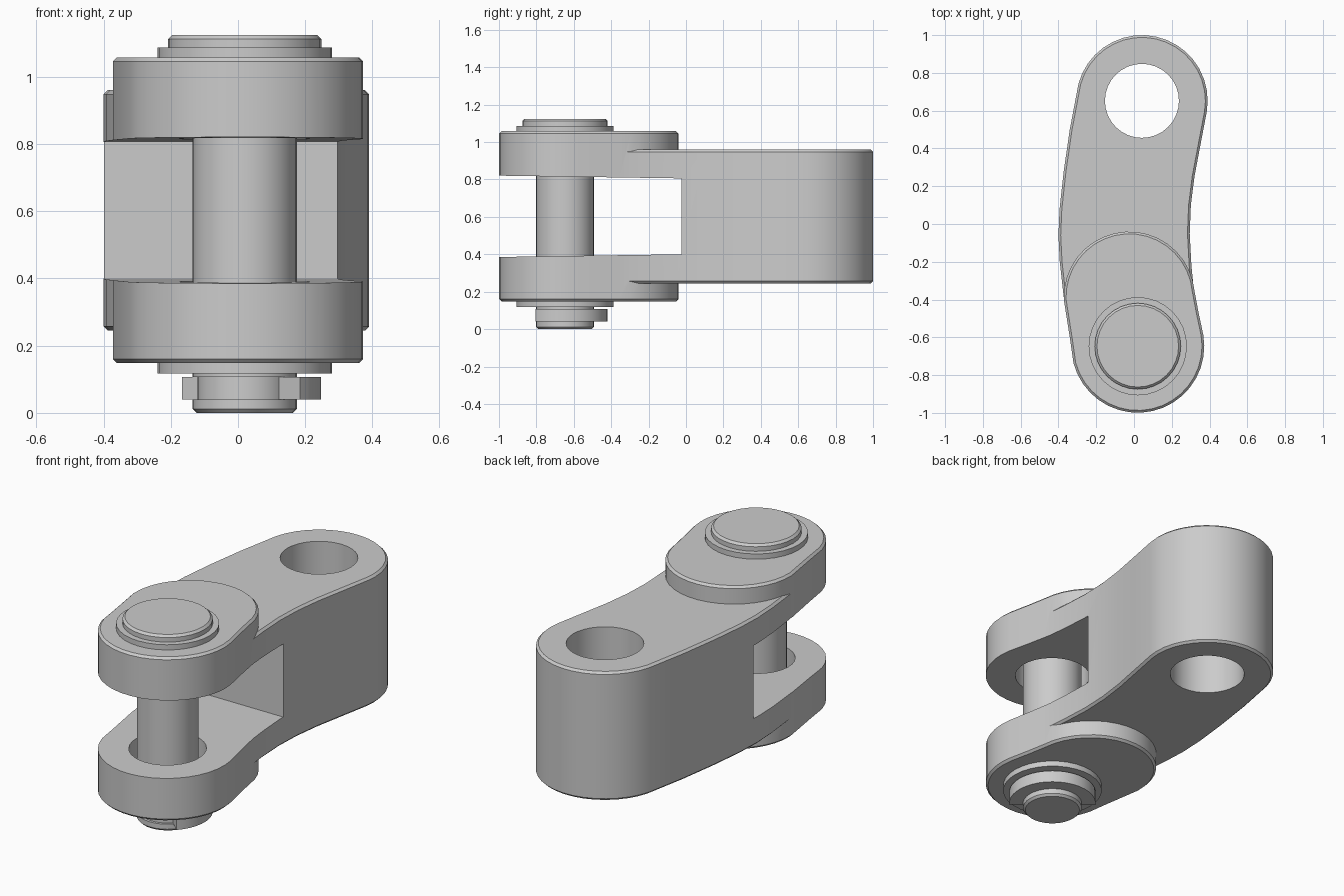
import bpy, bmesh
from math import sin, cos, radians
from mathutils import Vector

cube = bpy.data.objects.get("Cube")
if cube:
    bpy.data.objects.remove(cube, do_unlink=True)

steel = bpy.data.materials.new("grey_steel")
steel.use_nodes = True
grey = (0.6, 0.6, 0.6, 1)
steel.diffuse_color = grey
steel.node_tree.nodes["Principled BSDF"].inputs["Base Color"].default_value = grey

PIN = (0.02, -0.647)
EYE = (0.042, 0.652)


def arc(centre, r, start, end, n):
    angles = [radians(start + (end - start) * i / n) for i in range(n + 1)]
    return [(centre[0] + r * cos(a), centre[1] + r * sin(a)) for a in angles]


def circle(centre, r, n=32):
    return arc(centre, r, 0, 360, n)[:-1]


def inset(points, d):
    """Move a counter-clockwise outline inward by d."""
    out = []
    for i, p in enumerate(points):
        a, b = Vector(points[i - 1]), Vector(points[(i + 1) % len(points)])
        t = (b - a).normalized()
        out.append((p[0] - t.y * d, p[1] + t.x * d))
    return out


def prism(name, points, levels):
    """Loft an outline through (height, inset) levels."""
    bm = bmesh.new()
    rings = [[bm.verts.new((x, y, z)) for x, y in inset(points, d)] for z, d in levels]
    n = len(points)
    for lo, hi in zip(rings, rings[1:]):
        for i in range(n):
            j = (i + 1) % n
            bm.faces.new((lo[i], lo[j], hi[j], hi[i]))
    bm.faces.new(rings[0][::-1])
    bm.faces.new(rings[-1])
    bmesh.ops.recalc_face_normals(bm, faces=bm.faces)
    mesh = bpy.data.meshes.new(name)
    bm.to_mesh(mesh)
    bm.free()
    mesh.materials.append(steel)
    obj = bpy.data.objects.new(name, mesh)
    bpy.context.collection.objects.link(obj)
    return obj


def boolean(target, tool, operation):
    mod = target.modifiers.new(operation.lower(), 'BOOLEAN')
    mod.object, mod.operation, mod.solver = tool, operation, 'EXACT'
    bpy.context.view_layer.objects.active = target
    bpy.ops.object.modifier_apply(modifier=mod.name)
    bpy.data.objects.remove(tool, do_unlink=True)


# Curved link body
left_side = [(-0.34, 0.5), (-0.372, 0.28), (-0.394, 0.08), (-0.4, -0.06),
             (-0.393, -0.2), (-0.373, -0.38), (-0.336, -0.6)]
right_side = [(0.35, -0.56), (0.322, -0.4), (0.304, -0.22), (0.295, -0.05),
              (0.301, 0.1), (0.32, 0.25), (0.352, 0.42)]
outline = (arc(EYE, 0.348, -10, 165, 18) + left_side
           + arc(PIN, 0.346, 195, 370, 18) + right_side)
link = prism("link_body", outline, [(0.245, 0.012), (0.257, 0), (0.948, 0), (0.96, 0.012)])

# Raised fork cheeks, chamfered on their outer faces
cheek = (arc(PIN, 0.352, 195, 370, 18) + [(0.342, -0.47)]
         + arc((-0.025, -0.387), 0.347, 5, 182, 18) + [(-0.34, -0.6)])
for name, levels in (("lower_cheek", [(0.148, 0.012), (0.16, 0), (0.45, 0)]),
                     ("upper_cheek", [(0.75, 0), (1.046, 0), (1.058, 0.012)])):
    boolean(link, prism(name, cheek, levels), 'UNION')

# Slot between the cheeks, slightly wider at its mouth
slot = prism("slot_cutter", [(-1, -1.1), (1, -1.1), (1, -0.025), (-1, -0.025)],
             [(0.384, 0), (0.822, 0)])
for v in slot.data.vertices:
    v.co.y = -1.1 if v.co.y < -0.5 else -0.025
    v.co.x = 1 if v.co.x > 0 else -1
    if v.co.y > -0.5:
        v.co.z += 0.016 if v.co.z < 0.6 else -0.016
boolean(link, slot, 'DIFFERENCE')

# Bores for the eye and the pin
for centre in (EYE, PIN):
    boolean(link, prism("bore_cutter", circle(centre, 0.196), [(-0.2, 0), (1.3, 0)]), 'DIFFERENCE')

# Clevis pin with groove and head
pin = prism("clevis_pin", circle(PIN, 0.155),
            [(0, 0.012), (0.012, 0), (0.04, 0), (0.04, 0.014), (0.107, 0.014),
             (0.107, 0), (1.09, 0)])
head = prism("pin_head", circle(PIN, 0.228), [(1.087, 0), (1.112, 0), (1.124, 0.012)])

# Washers against both cheeks
upper_washer = prism("upper_washer", circle(PIN, 0.26), [(1.056, 0), (1.087, 0)])
lower_washer = prism("lower_washer", circle(PIN, 0.26), [(0.117, 0), (0.15, 0)])

# Open retaining clip
ring = arc(PIN, 0.228, -44, 145, 20) + arc(PIN, 0.141, 145, -44, 20)
clip = prism("retaining_clip", ring, [(0.04, 0), (0.107, 0)])

# Smooth the round walls and keep the edges sharp
bpy.ops.object.select_all(action='DESELECT')
for obj in (link, pin, head, upper_washer, lower_washer, clip):
    obj.select_set(True)
bpy.context.view_layer.objects.active = link
bpy.ops.object.shade_smooth_by_angle(angle=radians(30))
